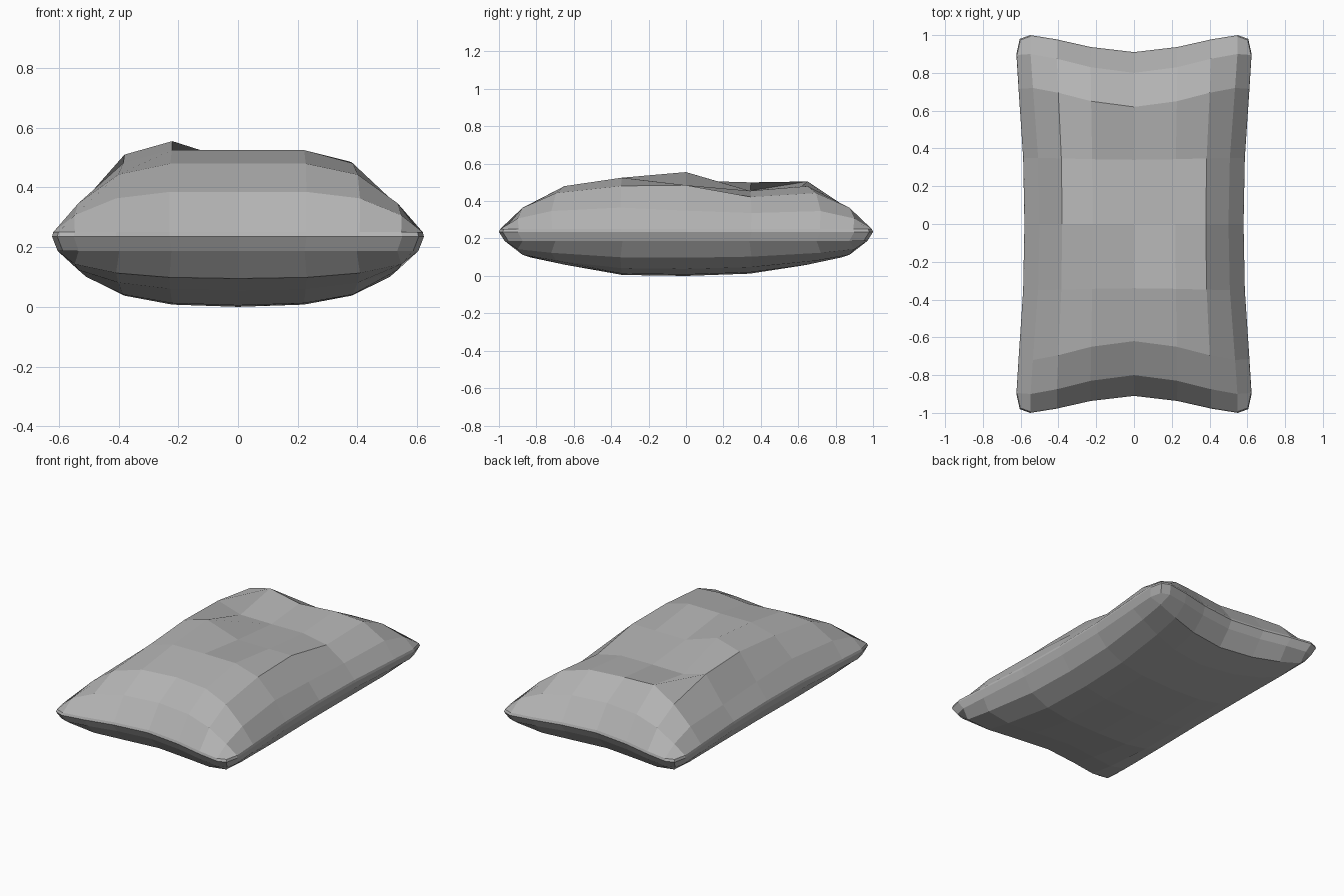
import bpy
import bmesh

default_cube = bpy.data.objects.get("Cube")
if default_cube:
    bpy.data.objects.remove(default_cube)

# Quarter outline: grid lines at the waist and at the flared ends
X_WAIST, X_END = (0, .22, .38, .50, .58), (0, .23, .41, .55, .625)
Y_WAIST, Y_END = (0, .34, .62, .80, .91), (0, .35, .72, .90, 1.0)
X_FLARE, Y_FLARE = (0, .15, .7, .95, 1), (0, .3, .75, 1, 1)

# Crown heights per row from front to back, and how they fall off to the sides
TOP_ROWS = (.385, .48, .525, .485, .455, .48, .385)
BOTTOM_ROWS = (.095, .055, .005, 0, .012, .055, .095)
SIDE_FALL = (1, 1, .84, .42)
BOTTOM_FALL = (1, .96, .8, .48)

# Lumps pressed into the upper face: (column, row) -> height
LUMPS = {(-1, 0): .555, (-2, 0): .51, (-2, 1): .50,
         (-1, 2): .505, (2, 0): .485}

TOP_RIM, SEAM, BOTTOM_RIM = .25, .235, .187
SPAN = range(-4, 5)


def mix(a, b, t):
    return a + (b - a) * t


def plan(i, j):
    """Plan position of one grid point, with the corners rounded off."""
    a, b = abs(i), abs(j)
    x = mix(X_WAIST[a], X_END[a], X_FLARE[b])
    y = mix(Y_WAIST[b], Y_END[b], Y_FLARE[a])
    if a == 4 and b == 4:
        x, y = x - .02, y - .02
    return (x if i > 0 else -x), (y if j > 0 else -y)


def is_rim(i, j):
    return max(abs(i), abs(j)) == 4


def sheet(bm, rows, fall, rim, inset, lumps, flip):
    """One domed face of the cushion."""
    verts = {}
    for i in SPAN:
        for j in SPAN:
            x, y = plan(i, j)
            if is_rim(i, j):
                x, y, z = x * (1 - inset), y * (1 - inset), rim
            else:
                z = mix(rim, rows[j + 3], fall[abs(i)])
                z = lumps.get((i, j), z)
            verts[i, j] = bm.verts.new((x, y, z))
    for i in SPAN[:-1]:
        for j in SPAN[:-1]:
            quad = [verts[i, j], verts[i + 1, j],
                    verts[i + 1, j + 1], verts[i, j + 1]]
            bm.faces.new(quad[::-1] if flip else quad)
    return verts


def rim_loop():
    """Rim grid points in counter-clockwise order."""
    steps = SPAN[:-1]
    return ([(k, -4) for k in steps] + [(4, k) for k in steps]
            + [(-k, 4) for k in steps] + [(-4, -k) for k in steps])


bm = bmesh.new()
upper = sheet(bm, TOP_ROWS, SIDE_FALL, TOP_RIM, .006, LUMPS, False)
lower = sheet(bm, BOTTOM_ROWS, BOTTOM_FALL, BOTTOM_RIM, .03, {}, True)

# Seam band joining both faces
loop = rim_loop()
seam = {p: bm.verts.new((*plan(*p), SEAM)) for p in loop}
for p, q in zip(loop, loop[1:] + loop[:1]):
    bm.faces.new((seam[p], seam[q], upper[q], upper[p]))
    bm.faces.new((lower[p], lower[q], seam[q], seam[p]))

mesh = bpy.data.meshes.new("pillow")
bm.to_mesh(mesh)
bm.free()
pillow = bpy.data.objects.new("pillow", mesh)
bpy.context.collection.objects.link(pillow)

# Plain grey cloth
cloth = bpy.data.materials.new("grey_cloth")
cloth.use_nodes = True
colour = (.45, .45, .45, 1)
cloth.diffuse_color = colour
cloth.node_tree.nodes["Principled BSDF"].inputs["Base Color"].default_value = colour
mesh.materials.append(cloth)
